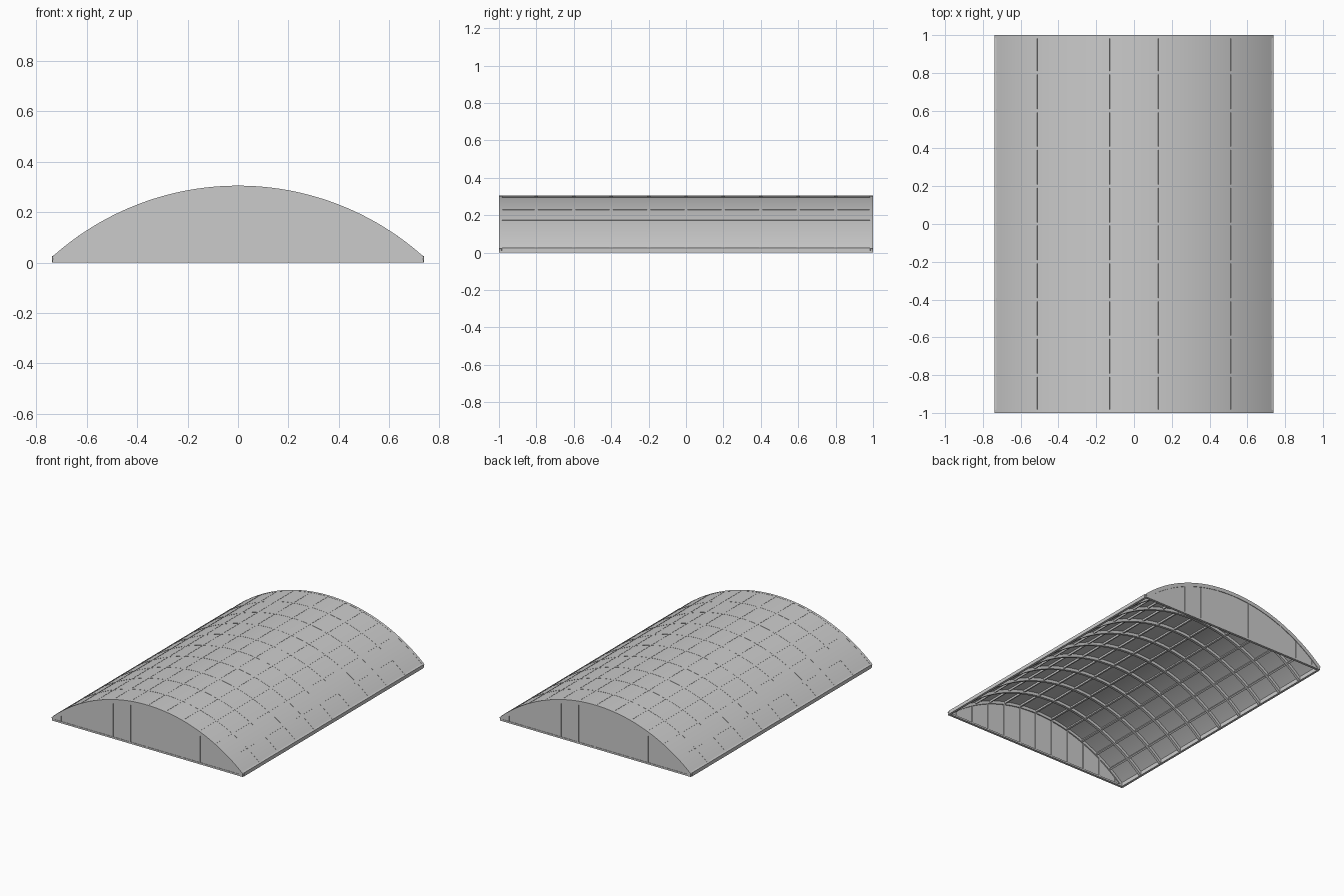
import bpy, bmesh, math

if "Cube" in bpy.data.objects:
    bpy.data.objects.remove(bpy.data.objects["Cube"])

R = 1.103                 # arc radius
CZ = 0.305 - R            # arc centre height
HALF = math.radians(42.0) # half angle of the vault
BAYS = 12                 # roof bays across the arc


def finish(name, bm, smooth=False):
    bmesh.ops.recalc_face_normals(bm, faces=bm.faces)
    mesh = bpy.data.meshes.new(name)
    bm.to_mesh(mesh)
    bm.free()
    ob = bpy.data.objects.new(name, mesh)
    bpy.context.collection.objects.link(ob)
    if smooth:
        bpy.ops.object.select_all(action='DESELECT')
        ob.select_set(True)
        bpy.context.view_layer.objects.active = ob
        bpy.ops.object.shade_smooth_by_angle(angle=math.radians(30))
    return ob


def arc(r, n=48):
    return [(r * math.sin(a), CZ + r * math.cos(a))
            for a in (-HALF + 2 * HALF * i / n for i in range(n + 1))]


def prism(bm, outline, y0, y1):
    """Extrude an x-z outline from y0 to y1."""
    f = bm.faces.new([bm.verts.new((x, y0, z)) for x, z in outline])
    out = bmesh.ops.extrude_face_region(bm, geom=[f])
    for v in out['geom']:
        if isinstance(v, bmesh.types.BMVert):
            v.co.y = y1


def arch(bm, r_out, r_in, y0, y1, n=48):
    """Curved band with quads along its whole arc."""
    rings = [[bm.verts.new((x, y, z)) for x, z in arc(r, n)]
             for r, y in ((r_out, y0), (r_out, y1), (r_in, y1), (r_in, y0))]
    for k in range(4):
        a, b = rings[k], rings[(k + 1) % 4]
        for i in range(n):
            bm.faces.new((a[i], a[i + 1], b[i + 1], b[i]))
    bm.faces.new([r[0] for r in rings])
    bm.faces.new([r[-1] for r in rings])


def box(bm, x0, x1, y0, y1, z0, z1):
    prism(bm, [(x0, z0), (x1, z0), (x1, z1), (x0, z1)], y0, y1)


# Curved roof skin
bm = bmesh.new()
arch(bm, R - 0.001, R - 0.006, -0.99, 0.99)
finish("roof_skin", bm, True)

# Arched ribs every 0.2 along the length
bm = bmesh.new()
for i in range(11):
    y = max(-0.991, min(0.991, -1 + 0.2 * i))
    arch(bm, R, R - 0.026, y - 0.009, y + 0.009)
finish("arched_ribs", bm, True)

# Lengthwise purlins at equal steps of the arc
bm = bmesh.new()
for i in range(1, BAYS):
    a = -HALF + 2 * HALF * i / BAYS
    s, c = math.sin(a), math.cos(a)
    outline = [(r * s + t * c, CZ + r * c - t * s)
               for r, t in ((R, -0.006), (R, 0.006), (R - 0.018, 0.006), (R - 0.018, -0.006))]
    prism(bm, outline, -0.985, 0.985)
finish("purlins", bm)

# Sills along both eaves
bm = bmesh.new()
for s in (-1, 1):
    prism(bm, [(s * 0.738, 0.0), (s * 0.738, 0.025), (s * 0.722, 0.032), (s * 0.722, 0.0)],
          -0.985, 0.985)
finish("eave_sills", bm)

# End walls with a bottom rail and upright mullions
for name, s in (("front", -1), ("back", 1)):
    bm = bmesh.new()
    prism(bm, [(-0.73, 0.003)] + arc(R - 0.004) + [(0.73, 0.003)], s * 0.990, s * 0.996)
    finish(name + "_wall", bm)
    bm = bmesh.new()
    box(bm, -0.735, 0.735, s * 0.982, s * 0.999, 0.0, 0.012)
    for i in range(-5, 6):
        x = 0.134 * i
        top = CZ + math.sqrt(R * R - x * x) - 0.015
        box(bm, x - 0.005, x + 0.005, s * 0.984, s * 0.998, 0.006, top)
    finish(name + "_wall_frame", bm)
